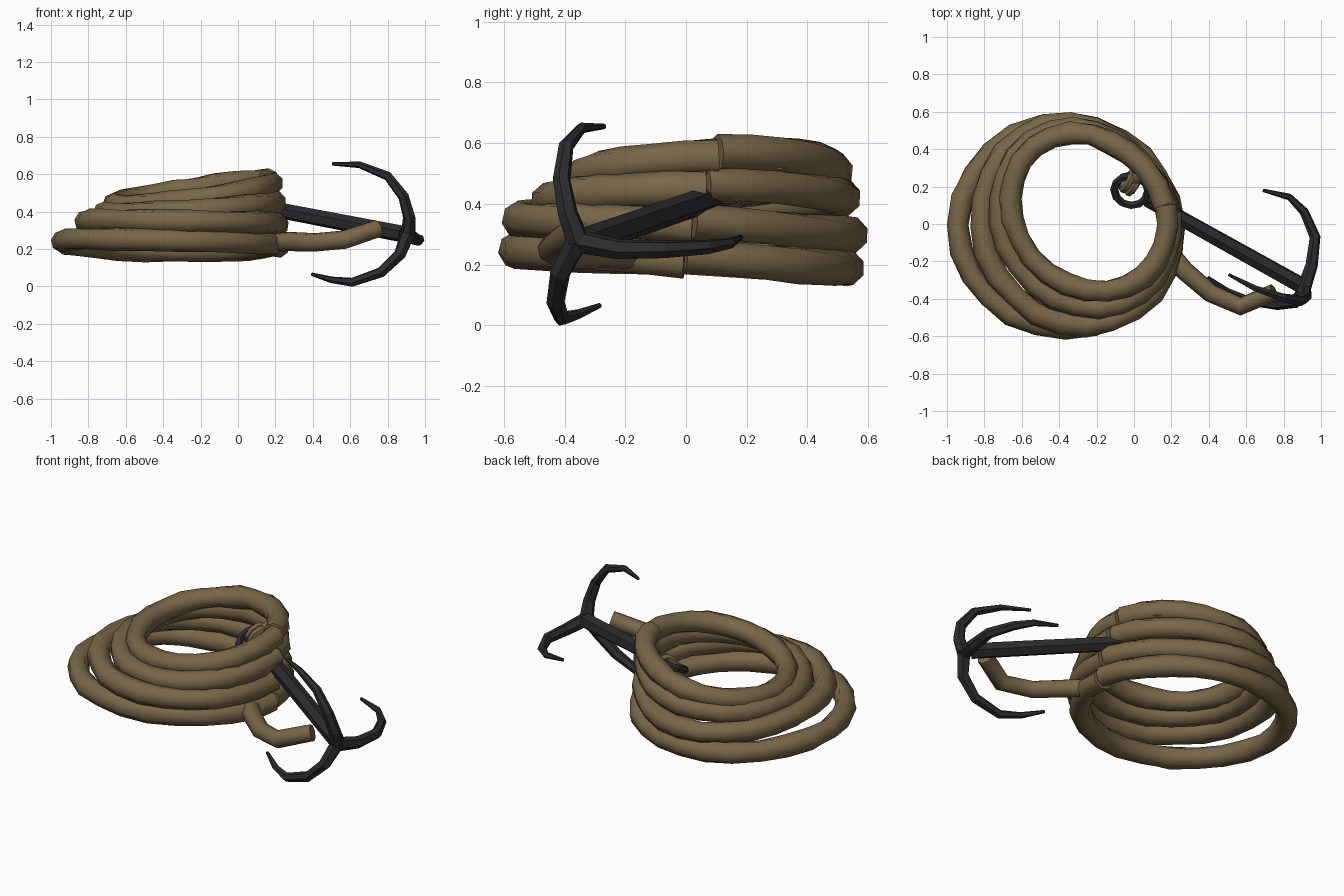
import bpy, bmesh, math, random
from mathutils import Vector

if "Cube" in bpy.data.objects:
    bpy.data.objects.remove(bpy.data.objects["Cube"])

random.seed(4)


def material(name, rgb):
    m = bpy.data.materials.new(name)
    m.diffuse_color = (*rgb, 1)
    m.use_nodes = True
    m.node_tree.nodes["Principled BSDF"].inputs["Base Color"].default_value = m.diffuse_color
    return m


ROPE = material("rope_brown", (0.19, 0.135, 0.065))
IRON = material("dark_iron", (0.025, 0.025, 0.028))


def tube(name, pts, radii, mat, sides=8, twist=0.0, closed=False, smooth=50):
    """Sweep a polygon along a path with a twist-free moving frame."""
    pts = [Vector(p) for p in pts]
    n = len(pts)
    bm = bmesh.new()
    rings, normal = [], None
    for i, p in enumerate(pts):
        if closed:
            t = pts[(i + 1) % n] - pts[i - 1]
        else:
            t = pts[min(i + 1, n - 1)] - pts[max(i - 1, 0)]
        t.normalize()
        if normal is None:
            normal = t.orthogonal()
        normal = (normal - t * normal.dot(t)).normalized()
        side = t.cross(normal)
        ring = []
        for k in range(sides):
            a = math.tau * k / sides + twist * i
            ring.append(bm.verts.new(p + (normal * math.cos(a) + side * math.sin(a)) * radii[i]))
        rings.append(ring)
    for i in range(n if closed else n - 1):
        a, b = rings[i], rings[(i + 1) % n]
        for k in range(sides):
            j = (k + 1) % sides
            bm.faces.new((a[k], a[j], b[j], b[k]))
    if not closed:
        bm.faces.new(rings[0][::-1])
        bm.faces.new(rings[-1])
    bmesh.ops.recalc_face_normals(bm, faces=bm.faces[:])
    me = bpy.data.meshes.new(name)
    bm.to_mesh(me)
    bm.free()
    me.materials.append(mat)
    ob = bpy.data.objects.new(name, me)
    bpy.context.collection.objects.link(ob)
    if smooth:
        bpy.ops.object.select_all(action='DESELECT')
        ob.select_set(True)
        bpy.context.view_layer.objects.active = ob
        bpy.ops.object.shade_smooth_by_angle(angle=math.radians(smooth))
    return ob


# Rope coils: outer x and y limits, height at right, left, back, front,
# skew, and flattening at the back right
R = 0.062
coils = [
    (-1.00, 0.29, -0.615, 0.605, 0.22, 0.24, 0.185, 0.25, -0.02, 0.06),
    (-0.88, 0.285, -0.605, 0.615, 0.335, 0.345, 0.295, 0.35, 0.05, 0.09),
    (-0.78, 0.265, -0.51, 0.585, 0.455, 0.39, 0.42, 0.41, 0.08, 0.08),
    (-0.72, 0.24, -0.42, 0.55, 0.56, 0.435, 0.51, 0.475, 0.14, 0.04),
]
STEPS = 24
for idx, (x0, x1, y0, y1, zr, zl, zb, zf, skew, dent) in enumerate(coils):
    cx, cy = (x0 + x1) / 2, (y0 + y1) / 2
    rx, ry = (x1 - x0) / 2 - R, (y1 - y0) / 2 - R
    path, radii = [], []
    for i in range(STEPS + 1):
        a = math.tau * i / STEPS + 0.03 * idx
        c, s = math.cos(a), math.sin(a)
        z = ((zr + zl + zb + zf) / 4 + (zr - zl) / 2 * c + (zb - zf) / 2 * s
             + (zr + zl - zb - zf) / 4 * math.cos(2 * a))
        z += 0.012 * (0.5 - i / STEPS)
        k = 1 + random.uniform(-0.01, 0.01)
        k -= dent * max(0, math.cos(a - math.pi / 4)) ** 4
        path.append((cx + rx * c * k - skew * ry * s, cy + ry * s * k, z))
        radii.append(R * random.uniform(0.93, 1.06))
    tube(f"rope_coil_{idx + 1}", path, radii, ROPE, twist=0.2)

# Loose rope tail leaving the bottom coil
tube("rope_tail",
     [(0.17, -0.13, 0.23), (0.27, -0.25, 0.24), (0.41, -0.37, 0.235),
      (0.57, -0.44, 0.25), (0.75, -0.365, 0.31)],
     [0.052, 0.052, 0.05, 0.05, 0.047], ROPE)

# Rope end running from the top coil down to the eye
tube("rope_end",
     [(0.08, 0.30, 0.55), (0.04, 0.27, 0.52), (0.0, 0.23, 0.49), (-0.02, 0.18, 0.44)],
     [0.045, 0.04, 0.035, 0.03], ROPE)

# Hook shaft
eye = Vector((0.01, 0.165, 0.447))
hub = Vector((0.88, -0.32, 0.28))
tube("hook_shaft", [eye + (hub - eye) * 0.07, hub], [0.042, 0.046], IRON, sides=6, smooth=0)
axis = (hub - eye).normalized()

# Iron eye at the end of the shaft
u = axis.cross(Vector((0, 0, 1))).normalized()
v = (u + axis.cross(u) * 0.5).normalized()
centre = eye - axis * 0.03
tube("hook_eye",
     [centre + (axis * math.cos(a) + v * math.sin(a)) * 0.09
      for a in (math.tau * i / 12 for i in range(12))],
     [0.022] * 12, IRON, sides=6, closed=True, smooth=0)

# Rope knot wrapped through the eye
for j in range(2):
    c = centre + axis * (0.035 * j - 0.02) + Vector((0, 0.04, 0.01))
    tube(f"rope_knot_{j + 1}",
         [c + (u * math.cos(a) + Vector((0.3, 0.1, 1)) * math.sin(a)) * 0.05
          for a in (math.tau * i / 10 for i in range(10))],
         [0.022] * 10, ROPE, sides=6, closed=True)

# Three curved claws
claws = {
    "upper": [(0.91, -0.355, 0.275), (0.915, -0.39, 0.37), (0.885, -0.41, 0.48),
              (0.80, -0.395, 0.59), (0.65, -0.345, 0.65), (0.505, -0.27, 0.655)],
    "lower": [(0.91, -0.355, 0.285), (0.865, -0.415, 0.17), (0.765, -0.43, 0.075),
              (0.61, -0.41, 0.022), (0.50, -0.36, 0.035), (0.395, -0.285, 0.065)],
    "side": [(0.90, -0.37, 0.28), (0.95, -0.22, 0.25), (0.968, -0.07, 0.25),
             (0.91, 0.065, 0.257), (0.83, 0.145, 0.27), (0.69, 0.18, 0.29)],
}
for name, path in claws.items():
    tube(f"hook_claw_{name}", path, [0.04, 0.034, 0.03, 0.025, 0.018, 0.009],
         IRON, sides=6, smooth=0)
